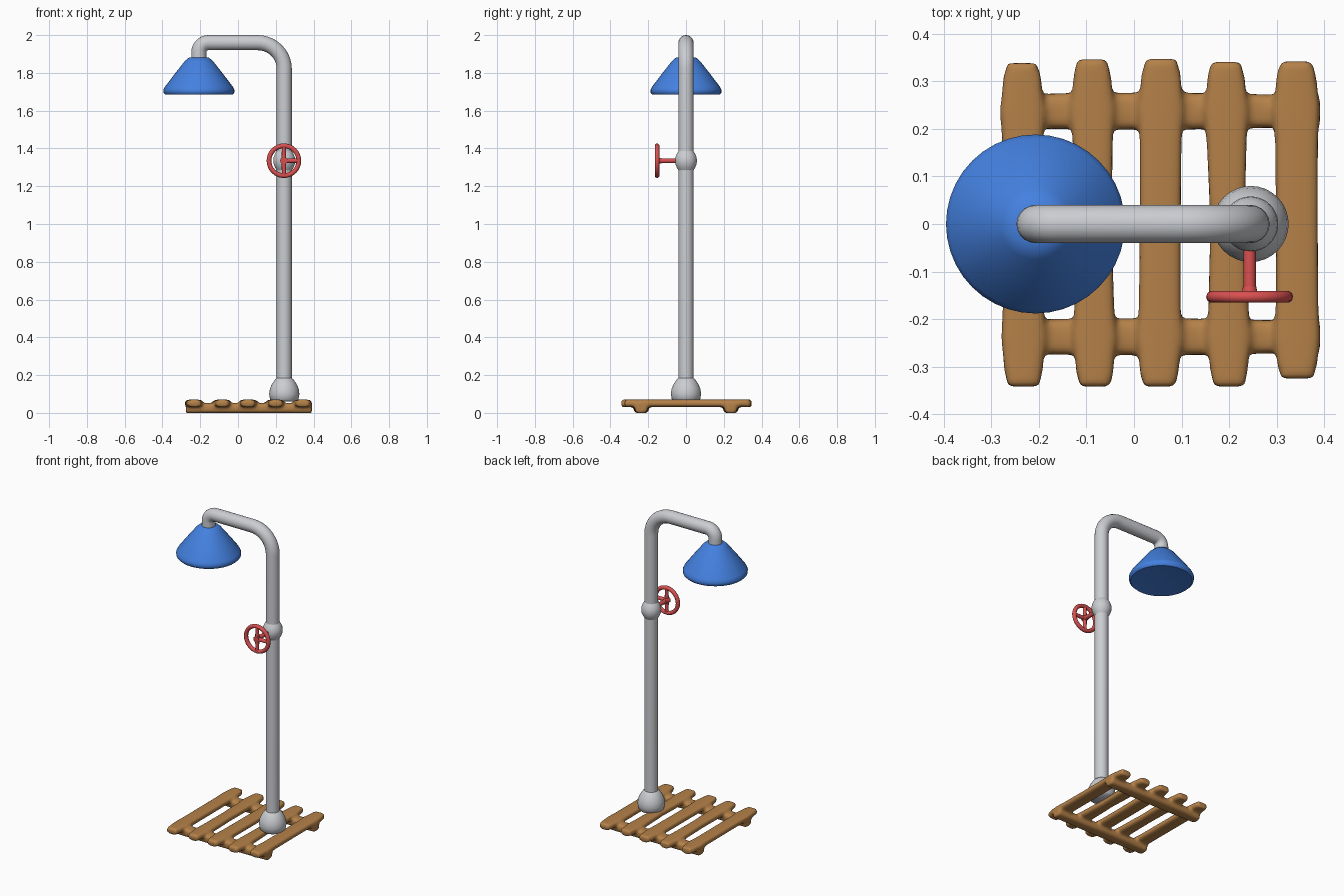
import bpy, bmesh, math
from mathutils import Vector, Matrix

cube = bpy.data.objects.get("Cube")
if cube:
    bpy.data.objects.remove(cube, do_unlink=True)


def material(name, rgb):
    m = bpy.data.materials.new(name)
    m.use_nodes = True
    m.diffuse_color = (*rgb, 1)
    bsdf = next(n for n in m.node_tree.nodes if n.type == 'BSDF_PRINCIPLED')
    bsdf.inputs["Base Color"].default_value = (*rgb, 1)
    return m


METAL = material("pale grey metal", (0.60, 0.61, 0.64))
BLUE = material("blue enamel", (0.058, 0.22, 0.75))
RED = material("red paint", (0.70, 0.08, 0.08))
WOOD = material("brown wood", (0.46, 0.22, 0.066))


def make_object(name, bm, mat, angle=50):
    bmesh.ops.recalc_face_normals(bm, faces=bm.faces)
    mesh = bpy.data.meshes.new(name)
    bm.to_mesh(mesh)
    bm.free()
    mesh.materials.append(mat)
    obj = bpy.data.objects.new(name, mesh)
    bpy.context.collection.objects.link(obj)
    bpy.ops.object.select_all(action='DESELECT')
    obj.select_set(True)
    bpy.context.view_layer.objects.active = obj
    bpy.ops.object.shade_smooth_by_angle(angle=math.radians(angle))
    return obj


def skin(bm, rings, closed=False):
    """Bridge successive rings of points; cap both ends unless closed."""
    loops = [[bm.verts.new(p) for p in ring] for ring in rings]
    pairs = list(zip(loops, loops[1:])) + ([(loops[-1], loops[0])] if closed else [])
    for a, b in pairs:
        for i in range(len(a)):
            j = (i + 1) % len(a)
            bm.faces.new((a[i], a[j], b[j], b[i]))
    if not closed:
        bm.faces.new(loops[0][::-1])
        bm.faces.new(loops[-1])


def circle(n):
    return [(math.cos(math.tau * i / n), math.sin(math.tau * i / n)) for i in range(n)]


def lathe(bm, profile, center, n=32):
    x, y = center
    skin(bm, [[(x + r * c, y + r * s, z) for c, s in circle(n)] for r, z in profile])


def arc(cx, cz, r, a0, a1, steps):
    angles = [math.radians(a0 + (a1 - a0) * i / steps) for i in range(steps + 1)]
    return [Vector((cx + r * math.cos(a), 0, cz + r * math.sin(a))) for a in angles]


def rod(bm, start, end, r0, r1, n=12):
    start, end = Vector(start), Vector(end)
    turn = (end - start).to_track_quat('Z', 'Y')
    skin(bm, [[p + turn @ Vector((r * c, r * s, 0)) for c, s in circle(n)]
              for p, r in ((start, r0), (end, r1))])


POST_X, HEAD_X, R = 0.245, -0.207, 0.04

# Bent pipe: post, wide elbow, arm, tight elbow, neck
path = [Vector((POST_X, 0, 0.1))]
path += arc(POST_X - 0.14, 1.82, 0.14, 0, 90, 10)
path += arc(HEAD_X + 0.05, 1.91, 0.05, 90, 180, 7)
path.append(Vector((HEAD_X, 0, 1.86)))
bm = bmesh.new()
rings = []
for i, p in enumerate(path):
    t = (path[min(i + 1, len(path) - 1)] - path[max(i - 1, 0)]).normalized()
    if i == 1:
        t = Vector((0, 0, 1))
    side = Vector((0, 1, 0)).cross(t)
    rings.append([p + side * R * c + Vector((0, R * s, 0)) for c, s in circle(20)])
skin(bm, rings)
make_object("shower_pipe", bm, METAL)

# Bell-shaped foot of the post
bm = bmesh.new()
lathe(bm, [(0.064, 0.06), (0.075, 0.072), (0.08, 0.1), (0.076, 0.128),
           (0.064, 0.155), (0.048, 0.178), (0.036, 0.187)], (POST_X, 0))
make_object("post_foot", bm, METAL)

# Round valve housing
bm = bmesh.new()
lathe(bm, [(0.038, 1.282), (0.048, 1.297), (0.056, 1.317), (0.058, 1.335),
           (0.056, 1.353), (0.048, 1.373), (0.038, 1.388)], (POST_X, 0))
make_object("valve_housing", bm, METAL)

# Conical shower head with rounded lip and shallow underside
bm = bmesh.new()
lathe(bm, [(0.03, 1.884), (0.054, 1.88), (0.075, 1.862), (0.13, 1.792), (0.18, 1.726),
           (0.188, 1.71), (0.187, 1.694), (0.178, 1.685), (0.16, 1.688),
           (0.02, 1.692)], (HEAD_X, 0), 40)
make_object("shower_head", bm, BLUE)

# Handwheel with rim, three spokes, hub and stem
hub = Vector((0.243, -0.153, 1.335))
bm = bmesh.new()
rim = []
for c, s in circle(32):
    out = Vector((c, 0, s))
    rim.append([hub + out * (0.079 + 0.0125 * u) + Vector((0, 0.0125 * v, 0))
                for u, v in circle(10)])
skin(bm, rim, closed=True)
for d in ((0, 0, 1), (0, 0, -1), (1, 0, 0)):
    rod(bm, hub, hub + Vector(d) * 0.078, 0.012, 0.011)
rod(bm, hub + Vector((0, -0.011, 0)), hub + Vector((0, 0.022, 0)), 0.02, 0.014)
rod(bm, hub, (hub.x, -0.04, hub.z), 0.013, 0.013)
make_object("valve_handwheel", bm, RED)


# Wooden duckboard: rounded slats over two rails, melted together
def plank(bm, stations, along_y, z, half_h):
    """Loft rounded sections; stations are (position, centre, half width)."""
    rings = []
    for pos, mid, w in stations:
        ring = []
        for c, s in circle(16):
            u = mid + w * math.copysign(abs(c) ** 0.6, c)
            h = z + half_h * math.copysign(abs(s) ** 0.6, s)
            ring.append((u, pos, h) if along_y else (pos, u, h))
        rings.append(ring)
    skin(bm, rings)


bm = bmesh.new()
# x at front, x at back, half width, front end, back end, waist factor
SLATS = [(-0.232, -0.235, 0.044, -0.342, 0.338, 1.0),
         (-0.082, -0.088, 0.043, -0.342, 0.346, 0.9),
         (0.053, 0.057, 0.045, -0.342, 0.347, 0.98),
         (0.200, 0.193, 0.043, -0.342, 0.341, 0.85),
         (0.343, 0.341, 0.046, -0.325, 0.342, 0.98)]
for xf, xb, w, y0, y1, waist in SLATS:
    shape = [(y0, 0.75), (y0 + 0.03, 0.92), (-0.24, 1.08), (-0.17, 1.0),
             (0, waist), (0.17, 1.0), (0.24, 1.08), (y1 - 0.03, 0.92), (y1, 0.72)]
    plank(bm, [(y, xf + (xb - xf) * (y + 0.34) / 0.68, w * k) for y, k in shape],
          True, 0.051, 0.02)
for y in (-0.237, 0.237):
    plank(bm, [(-0.275, y, 0.034), (-0.16, y, 0.038), (0.06, y, 0.04),
               (0.27, y, 0.036), (0.391, y, 0.032)], False, 0.025, 0.027)
board = make_object("duckboard", bm, WOOD)
remesh = board.modifiers.new("Merge", 'REMESH')
remesh.mode = 'VOXEL'
remesh.voxel_size = 0.008
remesh.use_smooth_shade = True
soften = board.modifiers.new("Soften", 'SMOOTH')
soften.factor = 0.5
soften.iterations = 5
